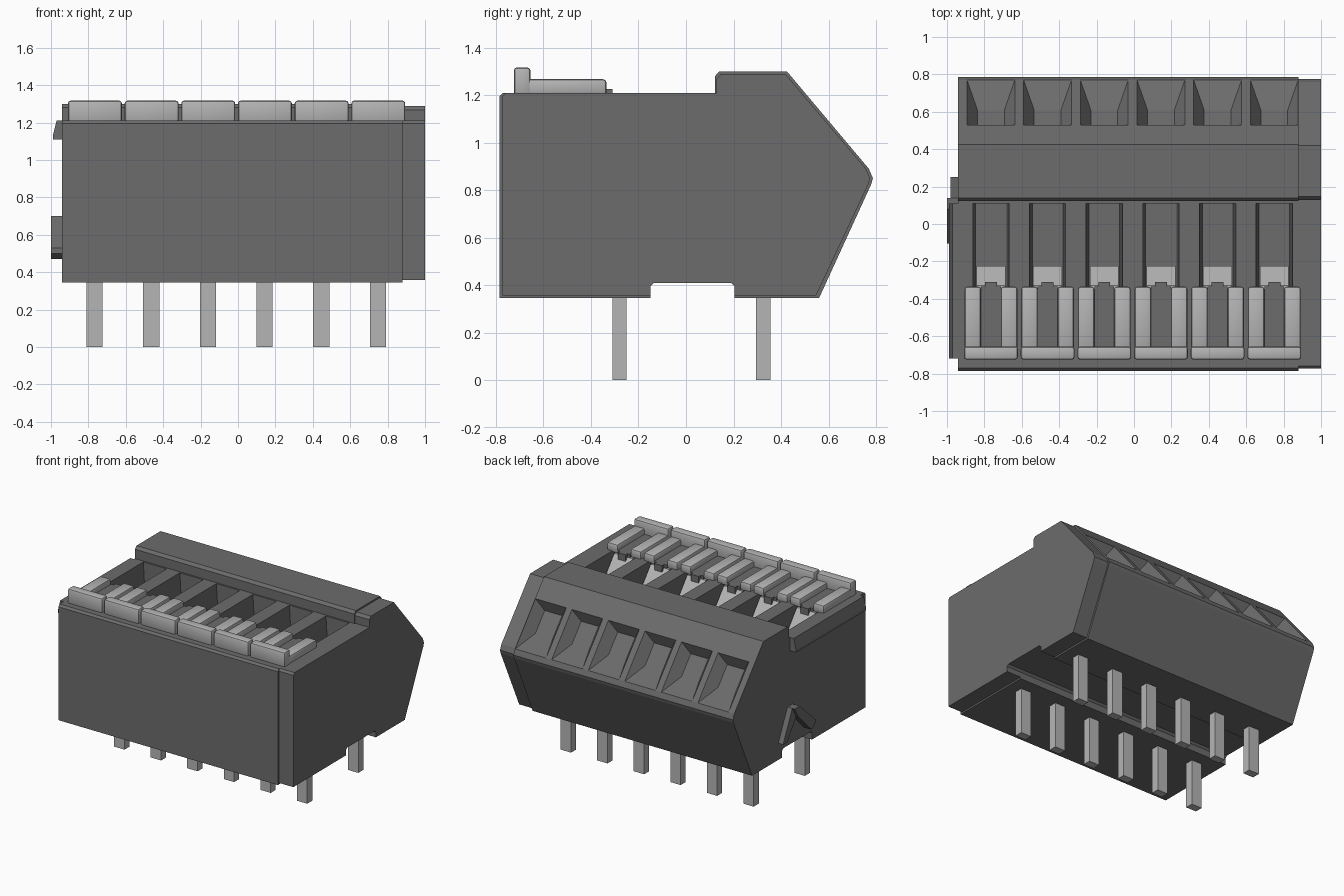
import bpy, bmesh
from mathutils import Vector

if "Cube" in bpy.data.objects:
    bpy.data.objects.remove(bpy.data.objects["Cube"], do_unlink=True)

COUNT, PITCH, FIRST = 6, 0.303, -0.765
CENTRES = [FIRST + PITCH * i for i in range(COUNT)]


def material(name, value):
    m = bpy.data.materials.new(name)
    m.use_nodes = True
    colour = (value, value, value, 1)
    m.diffuse_color = colour
    m.node_tree.nodes["Principled BSDF"].inputs["Base Color"].default_value = colour
    return m


DARK = material("dark grey plastic", 0.15)
LIGHT = material("light grey", 0.46)


def loft(bm, ring_a, ring_b):
    """Closed solid between two matching rings of points."""
    a = [bm.verts.new(p) for p in ring_a]
    b = [bm.verts.new(p) for p in ring_b]
    bm.faces.new(a)
    bm.faces.new(b[::-1])
    for i in range(len(a)):
        j = (i + 1) % len(a)
        bm.faces.new((a[j], a[i], b[i], b[j]))


def prism_x(bm, profile, x0, x1):
    loft(bm, [(x0, y, z) for y, z in profile], [(x1, y, z) for y, z in profile])


def box(bm, x0, x1, y0, y1, z0, z1):
    prism_x(bm, [(y0, z0), (y1, z0), (y1, z1), (y0, z1)], x0, x1)


def finish(bm, name, mat, bevel=0):
    bmesh.ops.recalc_face_normals(bm, faces=bm.faces)
    mesh = bpy.data.meshes.new(name)
    bm.to_mesh(mesh)
    bm.free()
    mesh.materials.append(mat)
    ob = bpy.data.objects.new(name, mesh)
    bpy.context.collection.objects.link(ob)
    bpy.ops.object.select_all(action="DESELECT")
    bpy.context.view_layer.objects.active = ob
    ob.select_set(True)
    if bevel:
        mod = ob.modifiers.new("rounded edges", "BEVEL")
        mod.width, mod.segments = bevel, 2
        bpy.ops.object.modifier_apply(modifier=mod.name)
        bpy.ops.object.shade_smooth_by_angle()
    return ob


def side_profile(d):
    """Housing outline in y and z, drawn in by d; the underside channel stays."""
    return [(-0.785 + d, 0.345 + d), (-0.15, 0.345 + d), (-0.15, 0.395), (-0.135, 0.41),
            (0.19, 0.41), (0.205, 0.395), (0.205, 0.345 + d), (0.56 - d, 0.345 + d),
            (0.78 - d, 0.825), (0.787 - d, 0.85), (0.77 - d, 0.89), (0.425 - d / 2, 1.3 - d),
            (0.14 + d / 2, 1.3 - d), (0.122 + d / 2, 1.28 - d), (0.122 + d / 2, 1.21),
            (-0.77 + d, 1.21), (-0.785 + d, 1.195)]


# Main housing
bm = bmesh.new()
prism_x(bm, side_profile(0), -0.94, 0.88)
housing = finish(bm, "housing", DARK)

# Wire entry funnels and lever slots, cut from the housing
bm = bmesh.new()
for c in CENTRES:
    inner = [Vector((c + x, y, z)) for x, y, z in
             [(-0.072, 0.61, 0.96), (0.072, 0.61, 0.96), (0.072, 0.50, 1.09), (-0.072, 0.50, 1.09)]]
    mouth = [Vector((c + x, y, z)) for x, y, z in
             [(-0.128, 0.77, 0.89), (0.128, 0.77, 0.89), (0.128, 0.53, 1.175), (-0.128, 0.53, 1.175)]]
    loft(bm, inner, [i + (m - i) * 1.2 for i, m in zip(inner, mouth)])
    rings = []
    for half, z in ((0.082, 0.95), (0.1, 1.26)):
        rings.append([(c - half, -0.5, z), (c + half, -0.5, z), (c + half, 0.11, z), (c - half, 0.11, z)])
    loft(bm, *rings)
cutter = finish(bm, "opening_cutter", DARK)
cutter.hide_render = True
bpy.context.view_layer.objects.active = housing
mod = housing.modifiers.new("openings", "BOOLEAN")
mod.operation, mod.solver, mod.object = "DIFFERENCE", "EXACT", cutter
bpy.ops.object.modifier_apply(modifier=mod.name)
bpy.data.objects.remove(cutter, do_unlink=True)

# Closing plate on the left end
bm = bmesh.new()
prism_x(bm, side_profile(0.012), 0.88, 1.0)
finish(bm, "end_plate", DARK)

# Coupling rail along the upper edge of the right end
bm = bmesh.new()
rail = [(-0.94, 1.21), (-0.97, 1.21), (-0.99, 1.13), (-0.99, 1.11), (-0.94, 1.11)]
loft(bm, [(x, -0.72, z) for x, z in rail], [(x, 0.11, z) for x, z in rail])
finish(bm, "coupling_rail", DARK)

# Bent coupling latch on the right end
bm = bmesh.new()
prism_x(bm, [(0.25, 0.47), (0.2, 0.47), (0.08, 0.64), (0.1, 0.7), (0.14, 0.7)], -0.98, -0.94)
prism_x(bm, [(0.14, 0.7), (0.08, 0.7), (-0.105, 0.53), (-0.105, 0.5), (-0.06, 0.47), (0.1, 0.63)],
        -1.0, -0.94)
finish(bm, "coupling_latch", DARK)

for n, c in enumerate(CENTRES, 1):
    # Lever: two arms, a raised grip and a sloped tongue down into the slot
    bm = bmesh.new()
    for x0, x1 in ((-0.141, -0.053), (0.053, 0.141)):
        box(bm, c + x0, c + x1, -0.67, -0.335, 1.2, 1.267)
    box(bm, c - 0.144, c + 0.144, -0.725, -0.655, 1.2, 1.317)
    finish(bm, f"lever_{n}", LIGHT, 0.014)
    bm = bmesh.new()
    prism_x(bm, [(-0.45, 1.2), (-0.33, 1.2), (-0.225, 1.07), (-0.225, 0.95), (-0.45, 0.95)],
            c - 0.077, c + 0.077)
    finish(bm, f"lever_tongue_{n}", LIGHT)

    # Release post between the lever arms
    bm = bmesh.new()
    box(bm, c - 0.053, c + 0.053, -0.66, -0.335, 1.0, 1.225)
    box(bm, c - 0.032, c + 0.032, -0.335, -0.31, 1.0, 1.225)
    finish(bm, f"release_post_{n}", DARK)

    # Solder pins, one in each row
    for row, y in (("front", -0.28), ("back", 0.325)):
        bm = bmesh.new()
        box(bm, c - 0.045, c + 0.041, y - 0.03, y + 0.03, 0, 0.36)
        finish(bm, f"{row}_pin_{n}", LIGHT)
